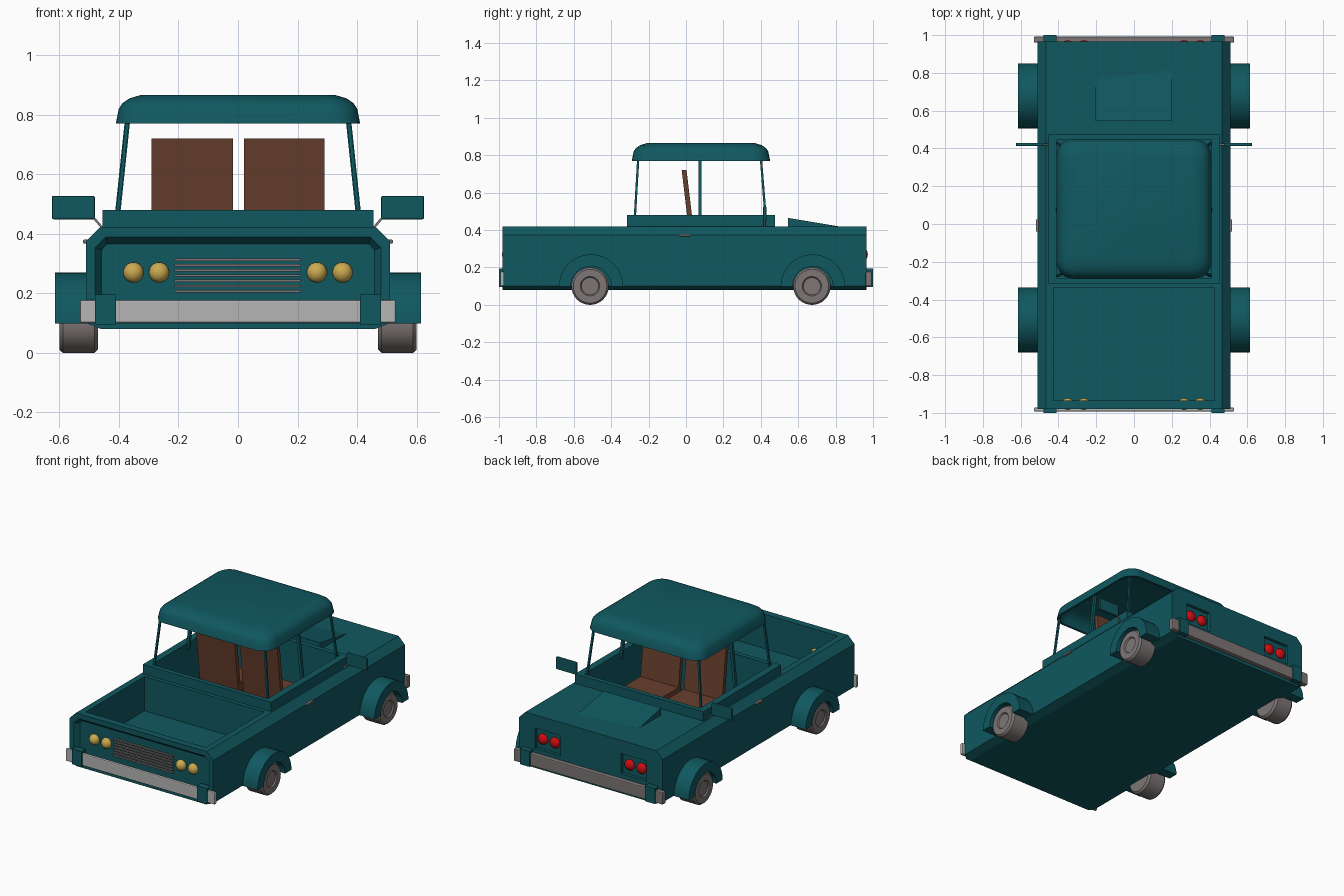
import bpy, bmesh, math
from mathutils import Vector

if "Cube" in bpy.data.objects:
    bpy.data.objects.remove(bpy.data.objects["Cube"], do_unlink=True)


def material(name, r, g, b):
    m = bpy.data.materials.new(name)
    m.use_nodes = True
    m.diffuse_color = (r, g, b, 1)
    m.node_tree.nodes["Principled BSDF"].inputs["Base Color"].default_value = (r, g, b, 1)
    return m


TEAL = material("teal_paint", 0.005, 0.098, 0.118)
BROWN = material("brown_leather", 0.14, 0.05, 0.026)
GRAY = material("warm_gray", 0.21, 0.18, 0.18)
SILVER = material("light_silver", 0.46, 0.46, 0.46)
GOLD = material("gold_lamp", 0.60, 0.40, 0.08)
RED = material("red_lamp", 0.62, 0.004, 0.006)


def finish(name, bm, mat, smooth=False):
    bmesh.ops.recalc_face_normals(bm, faces=bm.faces)
    me = bpy.data.meshes.new(name)
    bm.to_mesh(me)
    bm.free()
    ob = bpy.data.objects.new(name, me)
    bpy.context.collection.objects.link(ob)
    me.materials.append(mat)
    if smooth:
        activate(ob)
        bpy.ops.object.shade_smooth_by_angle(angle=math.radians(32))
    return ob


def activate(ob):
    bpy.ops.object.select_all(action='DESELECT')
    ob.select_set(True)
    bpy.context.view_layer.objects.active = ob


def loft(name, rings, mat, smooth=False):
    """Skin a list of equal-length point rings and cap both ends."""
    bm = bmesh.new()
    loops = [[bm.verts.new(p) for p in ring] for ring in rings]
    n = len(loops[0])
    for a, b in zip(loops, loops[1:]):
        for i in range(n):
            j = (i + 1) % n
            bm.faces.new((a[i], a[j], b[j], b[i]))
    bm.faces.new(loops[0])
    bm.faces.new(loops[-1])
    return finish(name, bm, mat, smooth)


def box(name, lo, hi, mat, bevel=0):
    bm = bmesh.new()
    bmesh.ops.create_cube(bm, size=1)
    lo, hi = Vector(lo), Vector(hi)
    for v in bm.verts:
        v.co = Vector((l + (h - l) * (c + 0.5) for l, h, c in zip(lo, hi, v.co)))
    if bevel:
        bmesh.ops.bevel(bm, geom=bm.edges[:], offset=bevel, segments=2,
                        profile=0.5, affect='EDGES')
    return finish(name, bm, mat)


def bar(name, a, b, w, mat):
    """Thin square post between two points."""
    corners = [(-w, -w), (w, -w), (w, w), (-w, w)]
    return loft(name, [[(p[0] + i, p[1] + j, p[2]) for i, j in corners] for p in (a, b)], mat)


def ball(name, center, radii, mat):
    bm = bmesh.new()
    bmesh.ops.create_uvsphere(bm, u_segments=20, v_segments=12, radius=1)
    for v in bm.verts:
        v.co = Vector((c + r * k for c, r, k in zip(center, radii, v.co)))
    return finish(name, bm, mat, True)


def cut(target, cutter):
    activate(target)
    mod = target.modifiers.new("cut", 'BOOLEAN')
    mod.operation, mod.solver, mod.object = 'DIFFERENCE', 'EXACT', cutter
    bpy.ops.object.modifier_apply(modifier=mod.name)
    bpy.data.objects.remove(cutter, do_unlink=True)


def outline(half, y):
    """Symmetric cross-section at depth y from its right half."""
    return [(x, y, z) for x, z in half] + [(-x, y, z) for x, z in reversed(half)]


def rounded(hx, hy, r, z, cy):
    ring = []
    for k, (sx, sy) in enumerate([(1, 1), (-1, 1), (-1, -1), (1, -1)]):
        for i in range(7):
            a = math.pi / 2 * (k + i / 6)
            ring.append((sx * (hx - r) + r * math.cos(a),
                         cy + sy * (hy - r) + r * math.sin(a), z))
    return ring


# Body shell with open bed, cab well, front recess and lamp pockets
hull = [(0.46, 0.08), (0.51, 0.10), (0.51, 0.375), (0.465, 0.42)]
body = loft("body", [outline(hull, -0.98), outline(hull, 0.965)], TEAL)
cut(body, box("bed_cutter", (-0.425, -0.935, 0.2), (0.425, -0.34, 0.6), TEAL))
wide = [(0.483, 0.12), (0.483, 0.355), (0.445, 0.392)]
slim = [(0.458, 0.13), (0.458, 0.345), (0.44, 0.365)]
cut(body, loft("recess_cutter", [outline(wide, -0.985), outline(slim, -0.95)], TEAL))
for s in (-1, 1):
    cut(body, box("pocket_cutter", (s * 0.305 - 0.09, 0.945, 0.205),
                  (s * 0.305 + 0.09, 1.1, 0.335), TEAL))

# Raised sill around the cab
sill = box("cab_sill", (-0.455, -0.315, 0.40), (0.455, 0.475, 0.48), TEAL)
for part in (body, sill):
    cut(part, box("cab_cutter", (-0.41, -0.285, 0.15), (0.41, 0.445, 0.7), TEAL))

# Hollow rounded roof
steps = [(0, 0.77), (0.01, 0.82), (0.022, 0.838), (0.045, 0.854), (0.085, 0.866)]
outer = [rounded(0.41 - d, 0.37 - d, 0.09 - d / 3, z, 0.08) for d, z in steps]
inner = [rounded(0.395 - d, 0.355 - d, 0.085 - d / 3, z - 0.012 * (i > 0), 0.08)
         for i, (d, z) in enumerate(steps)]
loft("roof", inner[::-1] + outer, TEAL, True)

# Hood scoop, rising toward the cab
loft("hood_scoop", [[(x, 0.545, 0.41), (x, 0.545, 0.465), (x, y, 0.42), (x, y, 0.41)]
                    for x, y in ((-0.205, 0.765), (0.2, 0.815))], TEAL)

# Grille bars
for i in range(7):
    z = 0.207 + i * 0.0175
    box("grille_bar", (-0.213, -0.962, z - 0.004), (0.21, -0.948, z + 0.004), GRAY)

# Bumpers
box("front_bumper", (-0.53, -0.993, 0.10), (0.53, -0.972, 0.178), SILVER, 0.006)
box("rear_bumper", (-0.53, 0.96, 0.10), (0.53, 0.993, 0.178), GRAY, 0.006)

# Seats: leaning back and cushion
for x0, x1 in ((-0.29, -0.017), (0.02, 0.29)):
    loft("seat_back", [[(x, y - 0.013, z), (x, y + 0.013, z), (x, y + 0.013 - 0.05, 0.72),
                        (x, y - 0.013 - 0.05, 0.72)]
                       for x, y, z in ((x0, 0.04, 0.3), (x1, 0.04, 0.3))], BROWN)
    box("seat_cushion", (x0, 0.03, 0.29), (x1, 0.22, 0.345), BROWN)
    box("seat_base", (x0 + 0.03, 0.04, 0.14), (x1 - 0.03, 0.2, 0.3), BROWN)

# Wheel profile as radius and distance from the centre line
tire = [(0.001, 0.47), (0.088, 0.47), (0.1, 0.482), (0.1, 0.588), (0.09, 0.60),
        (0.052, 0.60), (0.046, 0.592), (0.001, 0.592)]
ANGLES = [2 * math.pi * i / 32 for i in range(32)]

for s in (-1, 1):
    # Wheels and fender arches
    for label, y in (("front", -0.513), ("rear", 0.673)):
        loft(label + "_wheel", [[(s * x, y + r * math.cos(a), 0.1 + r * math.sin(a))
                                 for a in ANGLES] for r, x in tire], GRAY, True)
        arch = [(r * math.cos(a), r * math.sin(a))
                for r, order in ((0.172, 1), (0.108, -1))
                for a in [math.pi * i / 20 for i in range(21)][::order]]
        loft(label + "_fender", [[(s * x, y + 0.005 + u, 0.098 + v) for u, v in arch]
                                 for x in (0.49, 0.615)], TEAL, True)

    # Roof posts
    for label, foot, head in (("front", -0.275, -0.255), ("middle", 0.075, 0.075),
                              ("rear", 0.428, 0.40)):
        bar(label + "_post", (s * 0.407, foot, 0.44), (s * 0.37, head, 0.79),
            0.009 if label == "middle" else 0.006, TEAL)

    # Lamps
    for x in (0.265, 0.351):
        ball("headlight", (s * x, -0.953, 0.27), (0.034, 0.031, 0.034), GOLD)
        ball("tail_light", (s * x, 0.948, 0.27), (0.034, 0.024, 0.034), RED)

    # Bumper brackets
    for label, y0, y1 in (("front", -1.0, -0.96), ("rear", 0.95, 1.0)):
        xs = sorted((s * 0.41, s * 0.48))
        box(label + "_bracket", (xs[0], y0, 0.095), (xs[1], y1, 0.195), TEAL)

    # Side mirrors with arms
    xs = sorted((s * 0.48, s * 0.625))
    box("side_mirror", (xs[0], 0.412, 0.448), (xs[1], 0.43, 0.527), TEAL, 0.006)
    bar("mirror_arm", (s * 0.452, 0.42, 0.415), (s * 0.49, 0.42, 0.46), 0.005, GRAY)

    # Door handles
    xs = sorted((s * 0.50, s * 0.52))
    box("door_handle", (xs[0], -0.04, 0.367), (xs[1], 0.025, 0.38), GRAY, 0.004)
